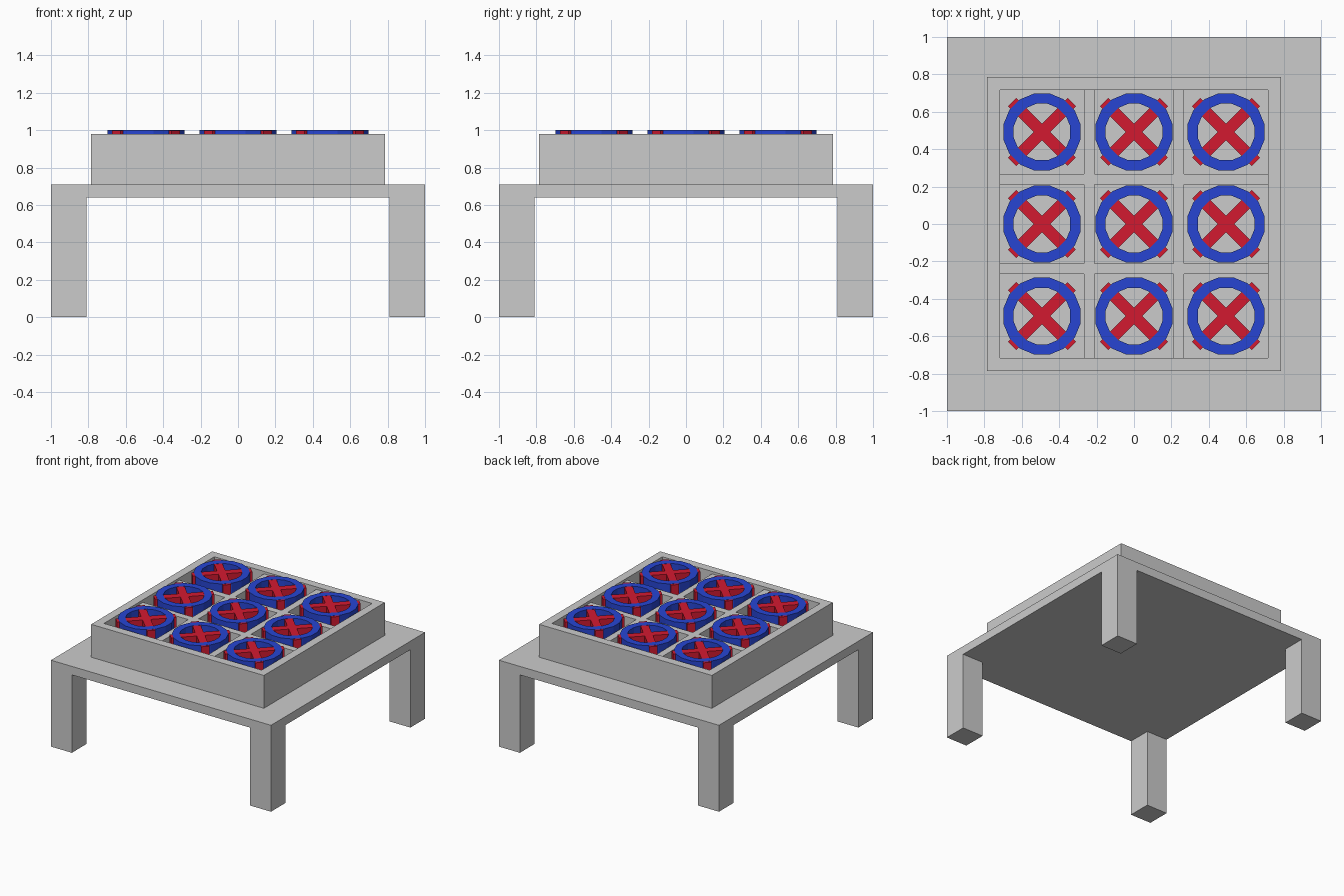
import bpy, bmesh, math
from mathutils import Matrix

if "Cube" in bpy.data.objects:
    bpy.data.objects.remove(bpy.data.objects["Cube"])


def material(name, color):
    m = bpy.data.materials.new(name)
    m.diffuse_color = color
    m.use_nodes = True
    m.node_tree.nodes["Principled BSDF"].inputs["Base Color"].default_value = m.diffuse_color
    return m


def make(name, bm, mat=None):
    bmesh.ops.recalc_face_normals(bm, faces=bm.faces)
    me = bpy.data.meshes.new(name)
    bm.to_mesh(me)
    bm.free()
    if mat:
        me.materials.append(mat)
    ob = bpy.data.objects.new(name, me)
    bpy.context.collection.objects.link(ob)
    return ob


def add_box(bm, center, size, angle=0):
    mat = (Matrix.Translation(center) @ Matrix.Rotation(angle, 4, 'Z')
           @ Matrix.Diagonal((*size, 1)))
    bmesh.ops.create_cube(bm, size=1, matrix=mat)


def box(name, x, y, z):
    bm = bmesh.new()
    add_box(bm, [(a + b) / 2 for a, b in (x, y, z)], [b - a for a, b in (x, y, z)])
    return make(name, bm)


def add_ring(bm, outer, inner, z0, z1, sides, c=(0, 0)):
    # Square-section ring; flat sides face the axes
    loops = []
    for r, z in ((outer, z0), (outer, z1), (inner, z1), (inner, z0)):
        loops.append([bm.verts.new((c[0] + r * math.cos(t), c[1] + r * math.sin(t), z))
                      for t in ((i + 0.5) * math.tau / sides for i in range(sides))])
    for a in range(4):
        p, q = loops[a], loops[(a + 1) % 4]
        for i in range(sides):
            j = (i + 1) % sides
            bm.faces.new((p[i], p[j], q[j], q[i]))


blue = material("blue", (0.02, 0.06, 0.65, 1))
red = material("red", (0.65, 0.01, 0.03, 1))
SLAB, RIM, DIVIDER, TOP = 0.71, 0.98, 0.96, 1.0

# Table: slab and four corner legs
box("table_top", (-1, 1), (-1, 1), (0.64, SLAB))
for sx, nx in ((-1, "left"), (1, "right")):
    for sy, ny in ((-1, "front"), (1, "back")):
        box(f"{ny}_{nx}_leg", sorted((sx, sx * 0.81)), sorted((sy, sy * 0.81)), (0, 0.64))

# Tray rim
bm = bmesh.new()
add_ring(bm, 0.785 * math.sqrt(2), 0.717 * math.sqrt(2), SLAB, RIM, 4)
make("tray_rim", bm)

# Tray dividers
for i, s in enumerate((-1, 1)):
    span = sorted((s * 0.21, s * 0.266))
    box(f"lengthwise_divider_{i}", span, (-0.717, 0.717), (SLAB, DIVIDER))
    for k, part in enumerate(((-0.717, -0.266), (-0.21, 0.21), (0.266, 0.717))):
        box(f"cross_divider_{i}_{k}", part, span, (SLAB, DIVIDER))

# Nine game pieces: a blue ring over a red cross in each cell
for i in range(3):
    for j in range(3):
        c = ((i - 1) * 0.492, (j - 1) * 0.492)
        bm = bmesh.new()
        add_ring(bm, 0.21, 0.154, SLAB, TOP, 16, c)
        make(f"ring_piece_{i}_{j}", bm, blue)
        bm = bmesh.new()
        height = TOP - 0.001 - SLAB
        for angle in (math.pi / 4, -math.pi / 4):
            add_box(bm, (*c, SLAB + height / 2), (0.45, 0.062, height), angle)
        make(f"cross_piece_{i}_{j}", bm, red)
